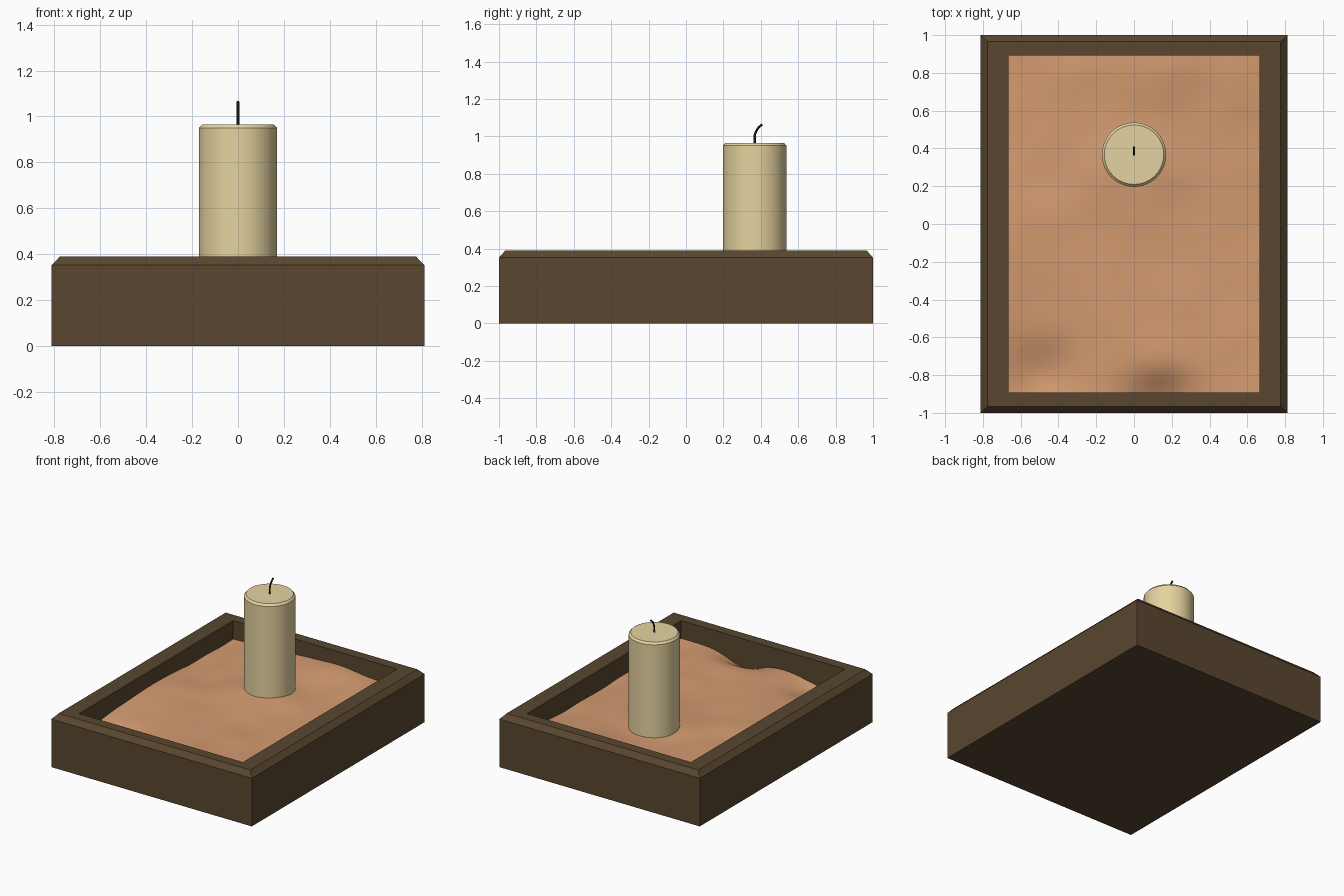
import bpy, bmesh, math
from mathutils import Vector, noise

if "Cube" in bpy.data.objects:
    bpy.data.objects.remove(bpy.data.objects["Cube"])


def material(name, rgb):
    m = bpy.data.materials.new(name)
    m.diffuse_color = (*rgb, 1)
    m.use_nodes = True
    m.node_tree.nodes["Principled BSDF"].inputs["Base Color"].default_value = m.diffuse_color
    return m


def make_object(name, bm, mat, smooth=False):
    bmesh.ops.recalc_face_normals(bm, faces=bm.faces)
    mesh = bpy.data.meshes.new(name)
    bm.to_mesh(mesh)
    bm.free()
    mesh.materials.append(mat)
    ob = bpy.data.objects.new(name, mesh)
    bpy.context.collection.objects.link(ob)
    if smooth:
        bpy.ops.object.select_all(action='DESELECT')
        ob.select_set(True)
        bpy.context.view_layer.objects.active = ob
        bpy.ops.object.shade_smooth_by_angle(angle=math.radians(35))
    return ob


def loft(rings):
    """Skin a list of equal-length point rings and cap both ends."""
    bm = bmesh.new()
    loops = [[bm.verts.new(p) for p in ring] for ring in rings]
    n = len(loops[0])
    for a, b in zip(loops, loops[1:]):
        for i in range(n):
            j = (i + 1) % n
            bm.faces.new((a[i], a[j], b[j], b[i]))
    bm.faces.new(loops[0])
    bm.faces.new(loops[-1])
    return bm


def rect(hx, hy, z):
    return [(-hx, -hy, z), (hx, -hy, z), (hx, hy, z), (-hx, hy, z)]


def circle(r, z, cy, n=64):
    return [(r * math.cos(2 * math.pi * i / n), cy + r * math.sin(2 * math.pi * i / n), z)
            for i in range(n)]


wood = material("dark_wood", (0.10, 0.062, 0.028))
wax = material("wax", (0.79, 0.65, 0.35))
sand_mat = material("sand", (0.66, 0.33, 0.165))
black = material("wick_black", (0.01, 0.01, 0.012))

# Tray: chamfered outer rim, vertical inner walls, floor hidden under the sand
IX, IY = 0.664, 0.892
tray = loft([rect(0.812, 1, 0), rect(0.812, 1, 0.352), rect(0.776, 0.966, 0.39),
             rect(IX, IY, 0.39), rect(IX, IY, 0.12)])
make_object("tray", tray, wood)

# Sand: dimpled height field, (x, y, spread x, spread y, height)
MOUNDS = [(0.15, -0.93, 0.17, 0.13, -0.08), (-0.50, -0.80, 0.18, 0.20, -0.065),
          (0.10, 0.85, 0.35, 0.20, 0.035), (0.00, 0.30, 0.25, 0.25, 0.025),
          (-0.66, -0.10, 0.25, 0.32, 0.025), (0.66, 0.10, 0.20, 0.60, -0.018)]


def sand_height(x, y):
    z = 0.257 + 0.01 * noise.noise(Vector((x * 4, y * 4, 0.3)))
    for mx, my, sx, sy, h in MOUNDS:
        z += h * math.exp(-((x - mx) / sx) ** 2 - ((y - my) / sy) ** 2)
    return z


bm = bmesh.new()
bmesh.ops.create_grid(bm, x_segments=48, y_segments=64, size=1)
for v in bm.verts:
    v.co.x *= IX
    v.co.y *= IY
    v.co.z = sand_height(v.co.x, v.co.y)
make_object("sand", bm, sand_mat, smooth=True)

# Candle: pillar with a small bevel at the top edge
CY = 0.367
make_object("candle", loft([circle(0.17, 0.2, CY), circle(0.17, 0.95, CY),
                            circle(0.157, 0.965, CY)]), wax, smooth=True)

# Wick: thin tube bending backward
path = [(CY, 0.95), (CY, 1.005), (CY + 0.007, 1.025), (CY + 0.02, 1.047), (CY + 0.04, 1.064)]
tilt = [0, 0.12, 0.4, 0.7, 0.87]
rings = []
for (y, z), t in zip(path, tilt):
    ring = []
    for i in range(12):
        a = 2 * math.pi * i / 12
        s = 0.006 * math.sin(a)
        ring.append((0.006 * math.cos(a), y + s * math.cos(t), z - s * math.sin(t)))
    rings.append(ring)
make_object("wick", loft(rings), black, smooth=True)
